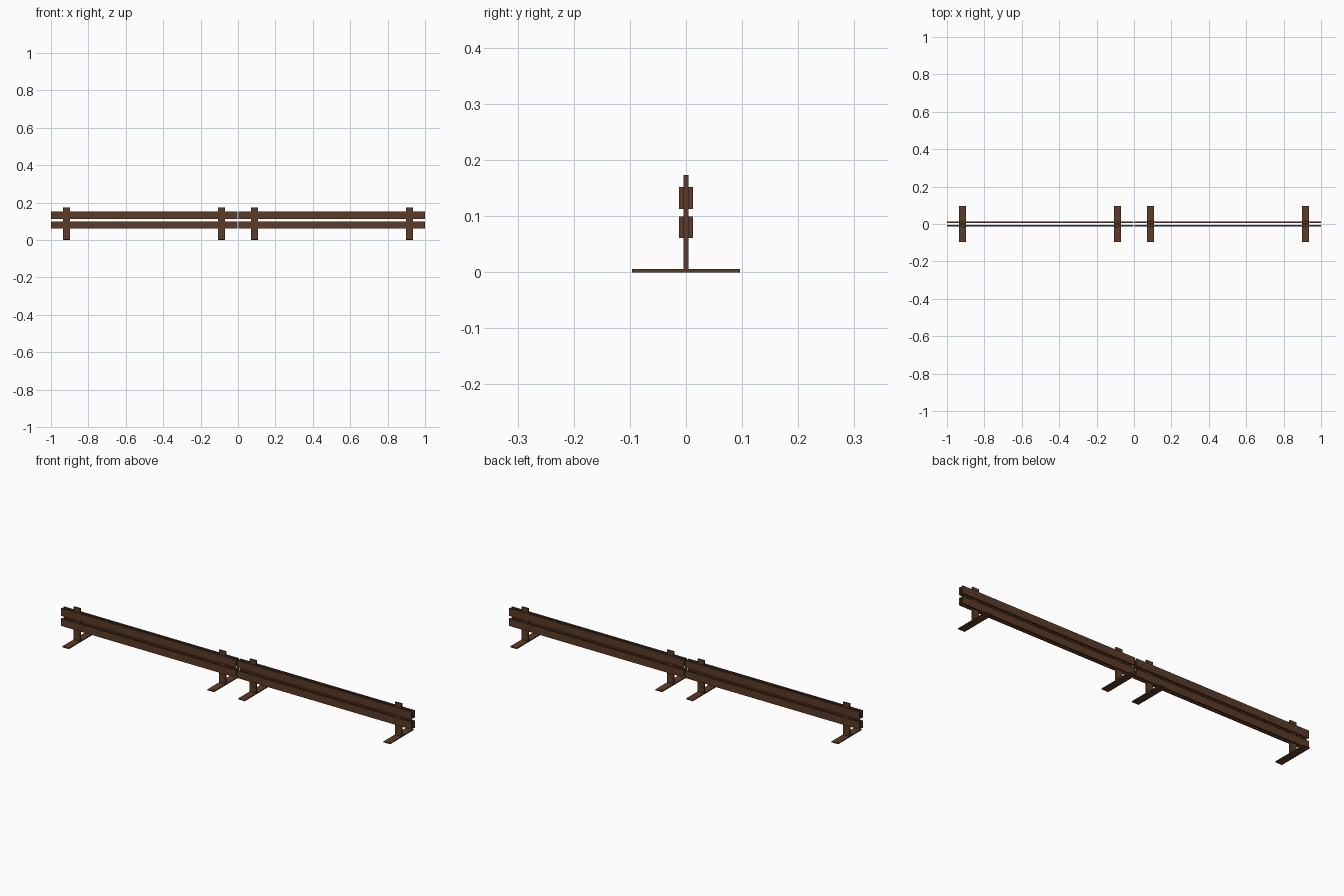
import bpy

if "Cube" in bpy.data.objects:
    bpy.data.objects.remove(bpy.data.objects["Cube"])

# One dark brown for the whole barrier
brown = bpy.data.materials.new("dark brown")
brown.diffuse_color = (0.105, 0.044, 0.021, 1)
brown.use_nodes = True
brown.node_tree.nodes["Principled BSDF"].inputs["Base Color"].default_value = brown.diffuse_color


def box(name, x, y, z):
    """Box spanning the (min, max) ranges x, y and z."""
    verts = [(a, b, c) for a in x for b in y for c in z]
    faces = [(0, 1, 3, 2), (4, 6, 7, 5), (0, 4, 5, 1),
             (2, 3, 7, 6), (0, 2, 6, 4), (1, 5, 7, 3)]
    mesh = bpy.data.meshes.new(name)
    mesh.from_pydata(verts, [], faces)
    mesh.materials.append(brown)
    obj = bpy.data.objects.new(name, mesh)
    bpy.context.collection.objects.link(obj)
    return obj


POST_HALF = 0.0185
for section, centre in (("left", -0.502), ("right", 0.502)):
    # Posts standing on flat cross feet
    for end, side in (("left", -1), ("right", 1)):
        px = centre + side * 0.4145
        xr = (px - POST_HALF, px + POST_HALF)
        box(f"{section}_section_{end}_post", xr, (-0.0045, 0.0045), (0.005, 0.173))
        box(f"{section}_section_{end}_foot", xr, (-0.096, 0.096), (0, 0.0055))
    # Two rails on each face of the posts
    for level, zr in (("lower", (0.061, 0.099)), ("upper", (0.113, 0.152))):
        for face, yr in (("front", (-0.0125, -0.0045)), ("back", (0.0045, 0.0125))):
            box(f"{section}_{level}_{face}_rail", (centre - 0.498, centre + 0.498), yr, zr)
